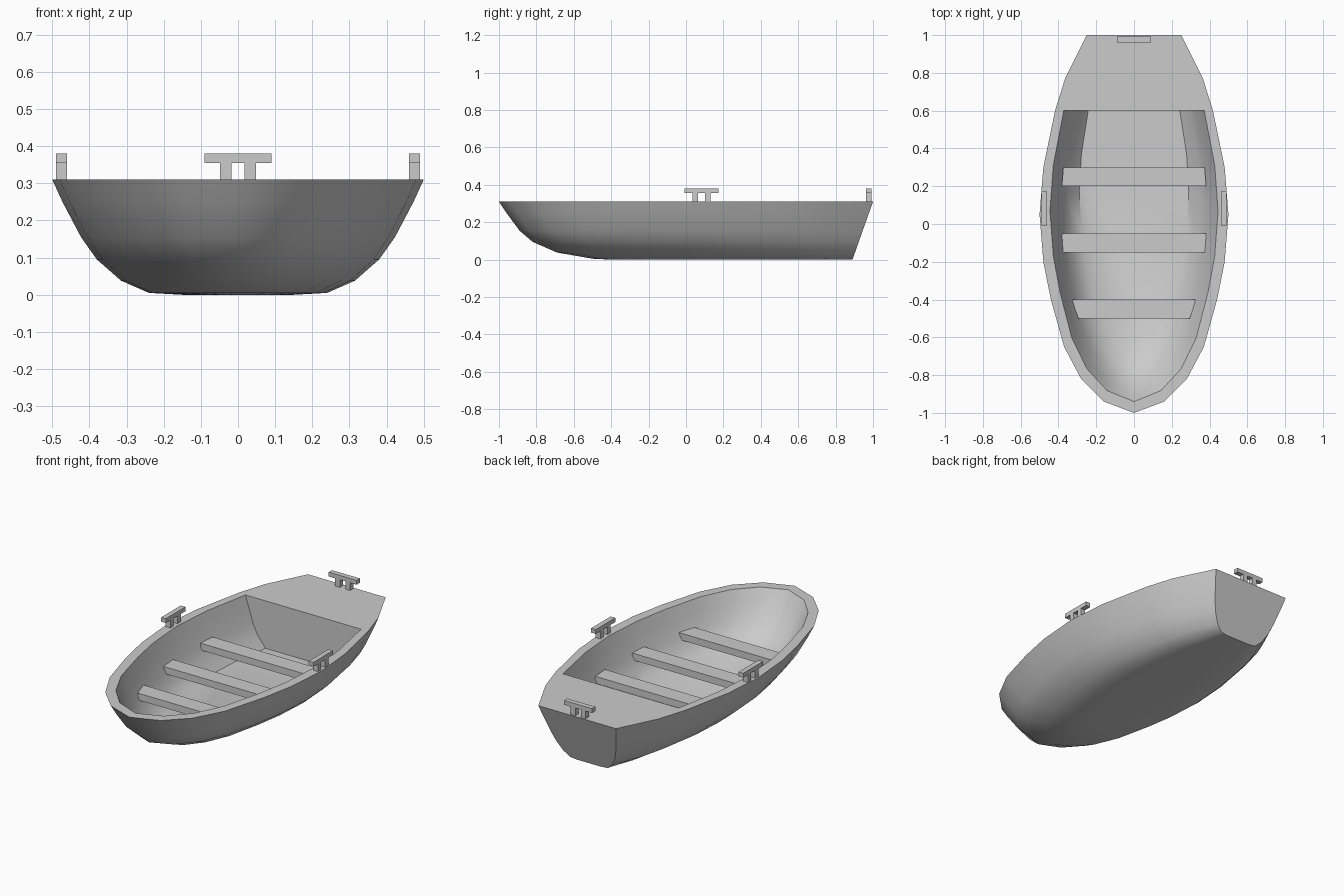
import bpy
import bmesh
import math

cube = bpy.data.objects.get("Cube")
if cube:
    bpy.data.objects.remove(cube, do_unlink=True)

# One plain grey for the whole boat
grey = bpy.data.materials.new("light grey")
grey.use_nodes = True
GREY = (0.6, 0.6, 0.6, 1)
grey.diffuse_color = GREY
grey.node_tree.nodes["Principled BSDF"].inputs["Base Color"].default_value = GREY

RIM_Z = 0.31
BULKHEAD_Y = 0.6

# Gunwale outline of one side, bow to stern: (half width, y)
rim = [(0, -1), (0.16, -0.94), (0.28, -0.82), (0.37, -0.65), (0.44, -0.4),
       (0.48, -0.2), (0.5, 0.05), (0.48, 0.3), (0.418, BULKHEAD_Y),
       (0.365, 0.77), (0.25, 1)]
cockpit = [p for p in rim if p[1] <= BULKHEAD_Y]

# Hull levels: (z, width factor, bow y)
outer_levels = [(RIM_Z, 1, -1), (0.25, 0.945, -0.96), (0.155, 0.845, -0.89),
                (0.095, 0.76, -0.82), (0.038, 0.63, -0.69),
                (0.005, 0.48, -0.5), (0, 0.3, -0.4)]
inner_levels = [(RIM_Z, 0.89, -0.94), (0.25, 0.845, -0.905), (0.155, 0.77, -0.84),
                (0.095, 0.7, -0.77), (0.034, 0.58, -0.63)]


def finish(bm, name):
    bmesh.ops.recalc_face_normals(bm, faces=bm.faces)
    mesh = bpy.data.meshes.new(name)
    bm.to_mesh(mesh)
    bm.free()
    mesh.materials.append(grey)
    obj = bpy.data.objects.new(name, mesh)
    bpy.context.collection.objects.link(obj)
    return obj


def ring(bm, outline, level, stern_y):
    """U-shaped ring from one stern corner round the bow to the other."""
    z, width, bow = level
    y0, y1 = outline[0][1], outline[-1][1]
    side = [(x * width, bow + (y - y0) / (y1 - y0) * (stern_y - bow))
            for x, y in outline]
    points = [(-x, y) for x, y in reversed(side)] + side[1:]
    return [bm.verts.new((x, y, z)) for x, y in points]


def bridge(bm, a, b):
    for i in range(len(a) - 1):
        bm.faces.new((a[i], a[i + 1], b[i + 1], b[i]))


def shell(bm, rings):
    """Skin the rings, then close the bottom and the flat stern end."""
    for a, b in zip(rings, rings[1:]):
        bridge(bm, a, b)
    bm.faces.new(rings[-1])
    bm.faces.new([r[0] for r in rings] + [r[-1] for r in reversed(rings)])


# Hull with raked transom, cockpit, gunwale and aft deck
bm = bmesh.new()
outer = [ring(bm, rim, lv, 1 - 0.11 * (RIM_Z - lv[0]) / RIM_Z) for lv in outer_levels]
inner = [ring(bm, cockpit, lv, BULKHEAD_Y) for lv in inner_levels]
shell(bm, outer)
shell(bm, inner)
k = len(rim) - len(cockpit)
bridge(bm, outer[0][k:-k], inner[0])
bm.faces.new(outer[0][-k - 1:] + outer[0][:k + 1] + [inner[0][0], inner[0][-1]])
hull = finish(bm, "hull")
bpy.ops.object.select_all(action="DESELECT")
hull.select_set(True)
bpy.context.view_layer.objects.active = hull
bpy.ops.object.shade_smooth_by_angle(angle=math.radians(44))


def add_box(bm, lo, hi):
    verts = bmesh.ops.create_cube(bm, size=1)["verts"]
    for v in verts:
        v.co = [hi[i] if v.co[i] > 0 else lo[i] for i in range(3)]
    return verts


# Bench seats, tapered to follow the sides: (y, front half width, back half width)
for name, y, front, back in (("bow_seat", -0.5, 0.295, 0.328),
                             ("middle_seat", -0.15, 0.375, 0.382),
                             ("stern_seat", 0.2, 0.382, 0.374)):
    bm = bmesh.new()
    for v in add_box(bm, (-1, y, 0.14), (1, y + 0.1, 0.18)):
        v.co.x *= front if v.co.y < y + 0.05 else back
    finish(bm, name)


# Mooring cleats: a bar on two short legs
def cleat(name, location, turn):
    bm = bmesh.new()
    add_box(bm, (-0.09, -0.015, 0.045), (0.09, 0.015, 0.07))
    for x in (-0.033, 0.033):
        add_box(bm, (x - 0.015, -0.015, 0), (x + 0.015, 0.015, 0.045))
    obj = finish(bm, name)
    obj.location = location
    obj.rotation_euler.z = turn


cleat("stern_cleat", (0, 0.977, RIM_Z), 0)
cleat("left_cleat", (0.475, 0.083, RIM_Z), math.pi / 2)
cleat("right_cleat", (-0.475, 0.083, RIM_Z), math.pi / 2)
